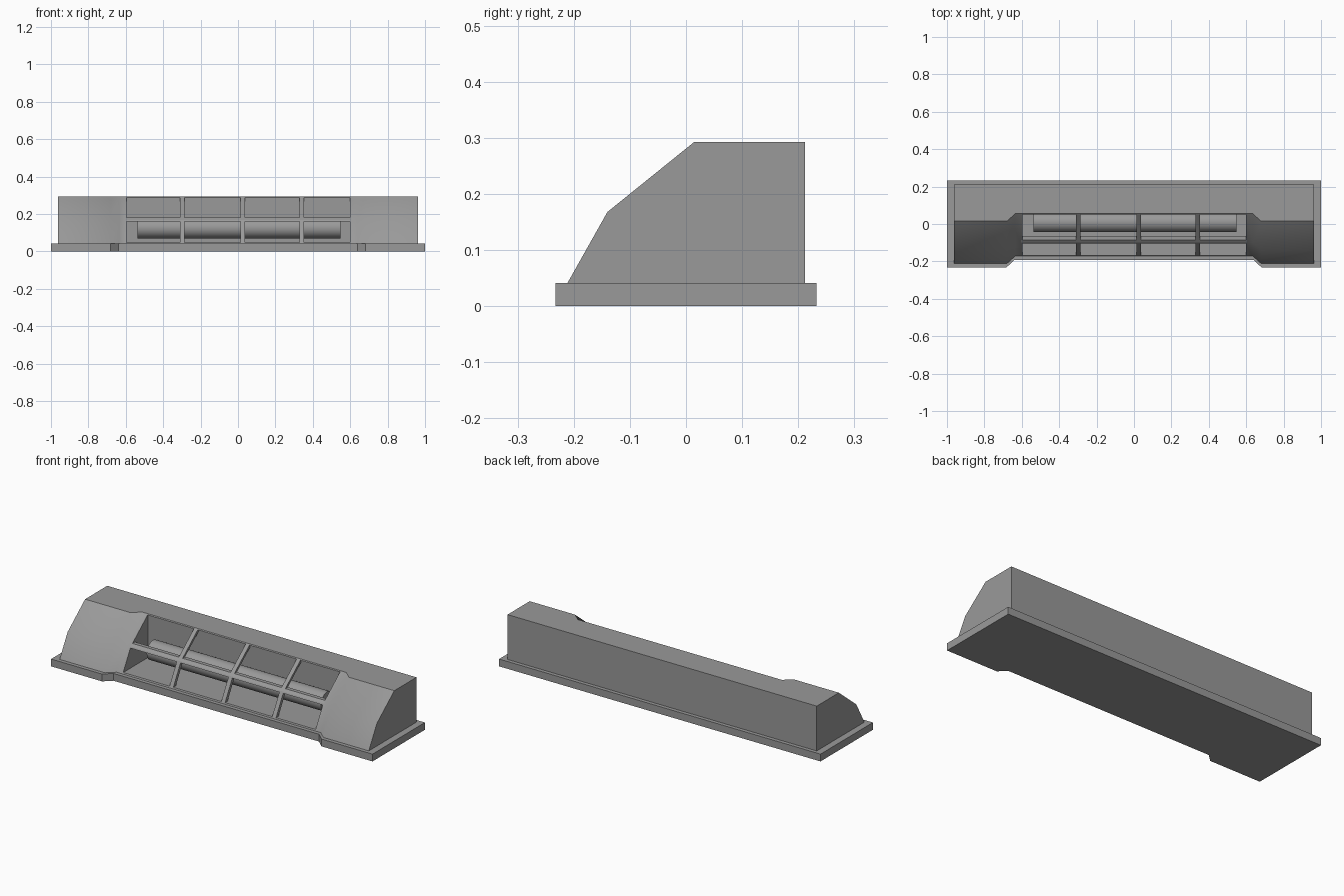
import bpy, bmesh
from math import radians, pi

if "Cube" in bpy.data.objects:
    bpy.data.objects.remove(bpy.data.objects["Cube"])

RECESS = 0.04  # how far the middle of the front is set back

grey = bpy.data.materials.new("dark_grey")
grey.diffuse_color = (0.32, 0.32, 0.32, 1)
grey.use_nodes = True
grey.node_tree.nodes["Principled BSDF"].inputs["Base Color"].default_value = grey.diffuse_color


def loft(name, rings):
    """Closed solid through rings of matching points."""
    bm = bmesh.new()
    vs = [[bm.verts.new(p) for p in ring] for ring in rings]
    n = len(rings[0])
    for a, b in zip(vs, vs[1:]):
        for i in range(n):
            j = (i + 1) % n
            bm.faces.new((a[i], a[j], b[j], b[i]))
    bm.faces.new(vs[0])
    bm.faces.new(vs[-1])
    bmesh.ops.recalc_face_normals(bm, faces=bm.faces)
    me = bpy.data.meshes.new(name)
    bm.to_mesh(me)
    bm.free()
    me.materials.append(grey)
    ob = bpy.data.objects.new(name, me)
    bpy.context.collection.objects.link(ob)
    return ob


def prism(name, profile, x0, x1):
    return loft(name, [[(x, y, z) for y, z in profile] for x in (x0, x1)])


def smooth(ob, angle):
    bpy.ops.object.select_all(action='DESELECT')
    ob.select_set(True)
    bpy.context.view_layer.objects.active = ob
    bpy.ops.object.shade_smooth_by_angle(angle=radians(angle))


# base plate with notched front edge
right = [(0.64, -0.193), (0.683, -0.233), (1, -0.233), (1, 0.233)]
outline = right + [(-x, y) for x, y in reversed(right)]
loft("base_plate", [[(x, y, z) for x, y in outline] for z in (0, 0.041)])

# housing: sloped front, pushed back in the middle
front = [(-0.212, 0.04), (-0.14, 0.168), (0.015, 0.293)]
back = [(0.212, 0.293), (0.212, 0.04)]
stations = [(-0.962, 0), (-0.68, 0), (-0.635, RECESS),
            (0.635, RECESS), (0.68, 0), (0.962, 0)]
housing = loft("housing", [[(x, y + s, z) for y, z in front] +
                           [(x, y, z) for y, z in back] for x, s in stations])

# open cavity behind the grille
cutter = prism("cavity_cutter", [(-0.3, 0.048), (0.055, 0.048),
                                 (0.055, 0.289), (-0.3, 0.289)], -0.597, 0.6)
cutter.hide_render = True
mod = housing.modifiers.new("cavity", 'BOOLEAN')
mod.operation = 'DIFFERENCE'
mod.solver = 'EXACT'
mod.object = cutter
bpy.context.view_layer.objects.active = housing
bpy.ops.object.modifier_apply(modifier=mod.name)
bpy.data.objects.remove(cutter)
smooth(housing, 38.3)


def front_y(z):
    (y0, z0), (y1, z1), (y2, z2) = front
    if z < z1:
        return RECESS + y0 + (y1 - y0) * (z - z0) / (z1 - z0)
    return RECESS + y1 + (y2 - y1) * (z - z1) / (z2 - z1)


def strip(heights, depth=0.022):
    """Thin cross-section that follows the recessed front."""
    edge = [(front_y(z), z) for z in heights]
    return edge + [(y + depth, z) for y, z in reversed(edge)]


# grille bars
for i, x in enumerate((-0.297, 0.025, 0.342)):
    prism(f"grille_upright_{i + 1}", strip((0.045, 0.168, 0.29)), x - 0.012, x + 0.012)
prism("grille_crossbar", strip((0.161, 0.168, 0.18)), -0.603, 0.603)

# roller inside the cavity
bpy.ops.mesh.primitive_cylinder_add(vertices=32, radius=0.054, depth=1.085,
                                    location=(0.005, 0.010, 0.124),
                                    rotation=(0, pi / 2, 0))
roller = bpy.context.object
roller.name = "roller"
roller.data.materials.append(grey)
smooth(roller, 30)
